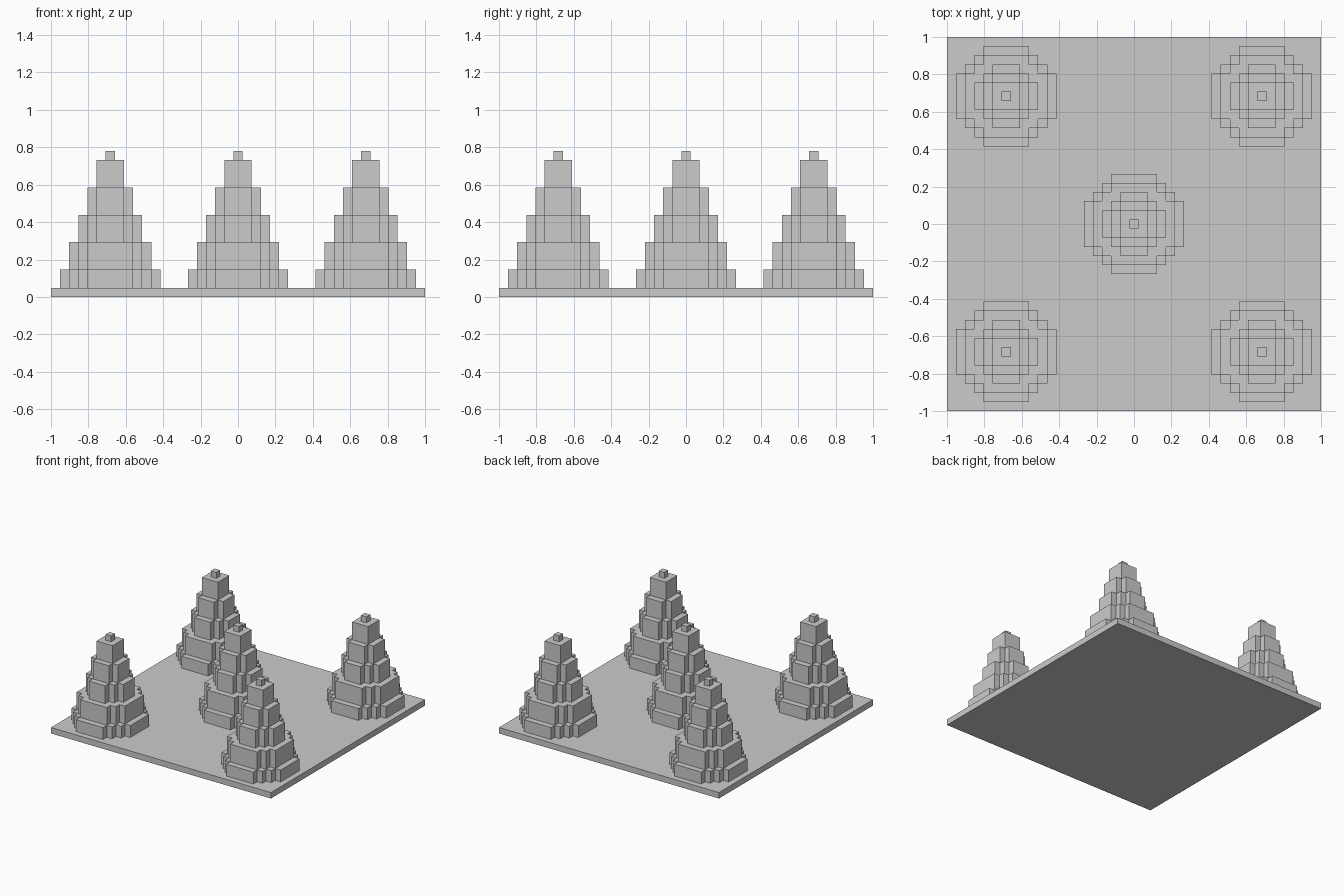
import bpy, bmesh

if "Cube" in bpy.data.objects:
    bpy.data.objects.remove(bpy.data.objects["Cube"])

U = 2 / 41  # one block


def disc_outline(r):
    """Stepped outline of a disc of blocks with radius r + 0.5."""
    rows = [max(x for x in range(r + 1) if x * x + y * y <= (r + 0.5) ** 2) + 0.5
            for y in range(r + 1)]
    right = []
    for y in range(-r, r + 1):
        for p in ((rows[abs(y)], y - 0.5), (rows[abs(y)], y + 0.5)):
            right.append(p)
    pts = right + [(-x, y) for x, y in reversed(right)]
    # drop repeated and collinear points
    pts = [p for i, p in enumerate(pts) if p != pts[i - 1]]
    n = len(pts)
    return [pts[i] for i in range(n)
            if not (pts[i - 1][0] == pts[i][0] == pts[(i + 1) % n][0]
                    or pts[i - 1][1] == pts[i][1] == pts[(i + 1) % n][1])]


def add_prism(bm, outline, z0, z1):
    face = bm.faces.new([bm.verts.new((x * U, y * U, z0 * U)) for x, y in outline])
    top = bmesh.ops.extrude_face_region(bm, geom=[face], use_keep_orig=True)["geom"]
    bmesh.ops.translate(bm, vec=(0, 0, (z1 - z0) * U),
                        verts=[g for g in top if isinstance(g, bmesh.types.BMVert)])


def make_mesh(name, prisms):
    bm = bmesh.new()
    for p in prisms:
        add_prism(bm, *p)
    bmesh.ops.recalc_face_normals(bm, faces=bm.faces)
    mesh = bpy.data.meshes.new(name)
    bm.to_mesh(mesh)
    bm.free()
    return mesh


def place(name, mesh, x=0, y=0):
    ob = bpy.data.objects.new(name, mesh)
    ob.location = (x * U, y * U, 0)
    bpy.context.collection.objects.link(ob)


# square base plate, one block thick
h = 20.5
place("base_plate", make_mesh("base_plate", [([(-h, -h), (h, -h), (h, h), (-h, h)], 0, 1)]))

# stepped tower: (radius, bottom, top) in blocks
tiers = [(5, 1, 3), (4, 3, 6), (3, 6, 9), (2, 9, 12), (1, 12, 15), (0, 15, 16)]
tower = make_mesh("stepped_tower", [(disc_outline(r), a, b) for r, a, b in tiers])

# one tower in the middle, one near each corner
place("tower_centre", tower)
for sx, side in ((-1, "left"), (1, "right")):
    for sy, end in ((-1, "front"), (1, "back")):
        place(f"tower_{end}_{side}", tower, 14 * sx, 14 * sy)
